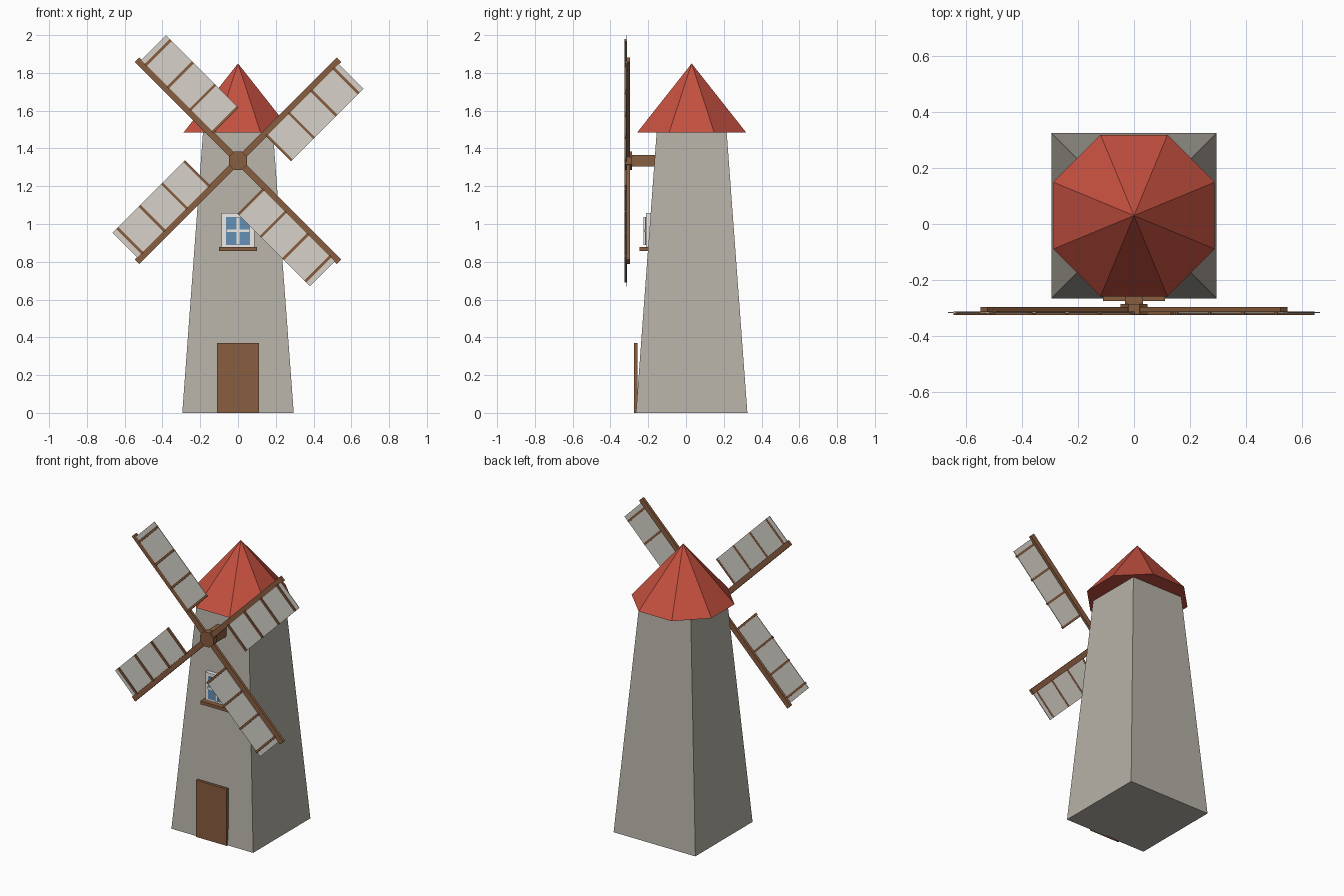
import bpy, bmesh
from math import radians, pi, cos
from mathutils import Matrix, Vector

if "Cube" in bpy.data.objects:
    bpy.data.objects.remove(bpy.data.objects["Cube"])


def material(name, rgb):
    m = bpy.data.materials.new(name)
    m.diffuse_color = (*rgb, 1)
    m.use_nodes = True
    m.node_tree.nodes["Principled BSDF"].inputs["Base Color"].default_value = m.diffuse_color
    return m


STONE = material("stone", (0.47, 0.44, 0.39))
RED = material("roof_red", (0.55, 0.08, 0.05))
WOOD = material("wood", (0.25, 0.11, 0.05))
CANVAS = material("canvas", (0.68, 0.65, 0.59))
WHITE = material("white_paint", (0.85, 0.84, 0.8))
GLASS = material("glass", (0.13, 0.28, 0.47))


def finish(name, bm, mat, matrix=Matrix()):
    me = bpy.data.meshes.new(name)
    bm.to_mesh(me)
    bm.free()
    me.materials.append(mat)
    ob = bpy.data.objects.new(name, me)
    ob.matrix_world = matrix
    bpy.context.collection.objects.link(ob)
    return ob


def add_box(bm, lo, hi):
    lo, hi = Vector(lo), Vector(hi)
    size = hi - lo
    m = Matrix.Translation((lo + hi) / 2) @ Matrix.Diagonal((*size, 1))
    bmesh.ops.create_cube(bm, size=1, matrix=m)


def boxes(name, mat, *spans, matrix=Matrix()):
    bm = bmesh.new()
    for lo, hi in spans:
        add_box(bm, lo, hi)
    return finish(name, bm, mat, matrix)


def cone(name, mat, sides, r1, r2, depth, matrix):
    bm = bmesh.new()
    bmesh.ops.create_cone(bm, cap_ends=True, segments=sides, radius1=r1,
                          radius2=r2, depth=depth, matrix=matrix)
    bmesh.ops.remove_doubles(bm, verts=bm.verts, dist=1e-5)
    return finish(name, bm, mat)


CY = 0.03  # tower centre in y

# Tapered square tower
cone("tower", STONE, 4, 0.295 * 2 ** 0.5, 0.185 * 2 ** 0.5, 1.49,
     Matrix.Translation((0, CY, 0.745)) @ Matrix.Rotation(pi / 4, 4, 'Z'))

# Eight-sided roof, flat side to the front
cone("roof", RED, 8, 0.288 / cos(pi / 8), 0, 0.365,
     Matrix.Translation((0, CY, 1.6675)) @ Matrix.Rotation(pi / 8, 4, 'Z'))

# Door
boxes("door", WOOD, ((-0.11, -0.275, 0), (0.11, -0.257, 0.37)))

# Window: frame, panes, glazing bars and sill
boxes("window_frame", WHITE, ((-0.087, -0.213, 0.873), (0.087, -0.185, 1.058)))
boxes("window_glass", GLASS, ((-0.064, -0.217, 0.89), (0.064, -0.205, 1.037)))
boxes("window_bars", WHITE,
      ((-0.008, -0.224, 0.89), (0.008, -0.21, 1.037)),
      ((-0.064, -0.223, 0.957), (0.064, -0.21, 0.972)))
boxes("window_sill", WOOD, ((-0.1, -0.245, 0.857), (0.1, -0.195, 0.878)))

# Axle and hub
HUB_Z = 1.335
boxes("axle", WOOD, ((-0.033, -0.29, HUB_Z - 0.031), (0.033, -0.13, HUB_Z + 0.031)))
cone("hub", WOOD, 8, 0.052, 0.052, 0.038,
     Matrix.Translation((0, -0.304, HUB_Z)) @ Matrix.Rotation(pi / 2, 4, 'X')
     @ Matrix.Rotation(pi / 8, 4, 'Z'))

# Four arms: spar, cloth and cross battens, turned about the hub
for i in range(4):
    turn = (Matrix.Translation((0, 0, HUB_Z))
            @ Matrix.Rotation(radians(-45 + 90 * i), 4, 'Y'))
    boxes(f"spar_{i + 1}", WOOD, ((0, -0.314, -0.017), (0.757, -0.297, 0.017)),
          matrix=turn)
    boxes(f"sail_{i + 1}", CANVAS, ((0.2, -0.318, -0.2), (0.74, -0.314, -0.015)),
          matrix=turn)
    battens = [((d - 0.007, -0.325, -0.2), (d + 0.007, -0.313, -0.01))
               for d in (0.203, 0.37, 0.537, 0.704)]
    boxes(f"sail_battens_{i + 1}", WOOD, *battens, matrix=turn)
